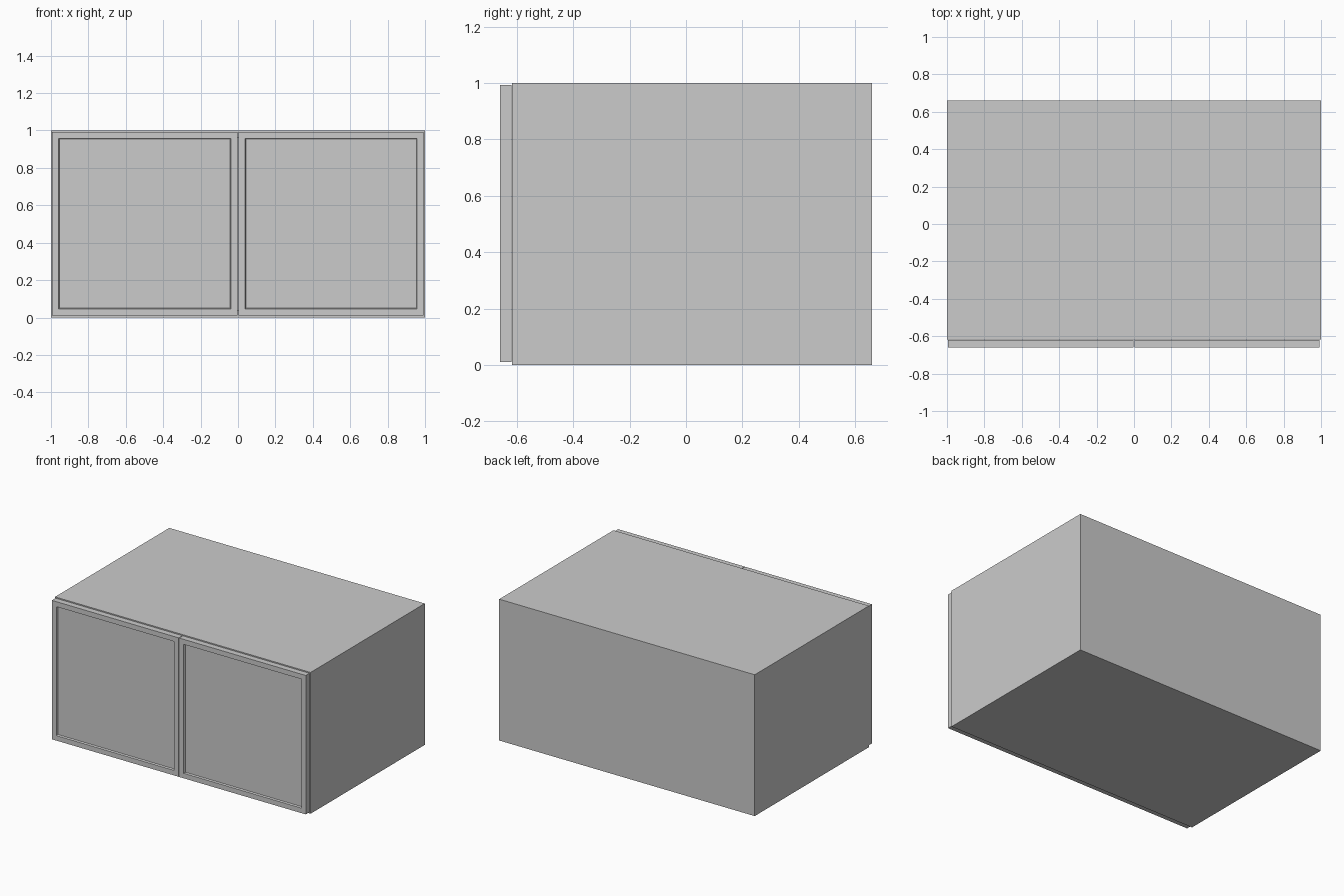
import bpy, bmesh
from mathutils import Vector

if "Cube" in bpy.data.objects:
    bpy.data.objects.remove(bpy.data.objects["Cube"])


def box(name, lo, hi):
    """Box between two opposite corners."""
    lo, hi = Vector(lo), Vector(hi)
    bm = bmesh.new()
    bmesh.ops.create_cube(bm, size=1)
    for v in bm.verts:
        v.co = Vector((v.co[i] + 0.5) * (hi[i] - lo[i]) + lo[i] for i in range(3))
    mesh = bpy.data.meshes.new(name)
    bm.to_mesh(mesh)
    bm.free()
    obj = bpy.data.objects.new(name, mesh)
    bpy.context.collection.objects.link(obj)
    return obj


def door(name, x0, x1):
    """Door slab with a shallow recessed panel on the front."""
    obj = box(name, (x0, -0.66, 0.01), (x1, -0.619, 0.993))
    bm = bmesh.new()
    bm.from_mesh(obj.data)
    bm.normal_update()
    front = min(bm.faces, key=lambda f: f.calc_center_median().y)
    # flat frame, then a narrow sloped step down to the panel
    bmesh.ops.inset_region(bm, faces=[front], thickness=0.05)
    bmesh.ops.inset_region(bm, faces=[front], thickness=0.006)
    for v in front.verts:
        v.co.y += 0.012
    bm.to_mesh(obj.data)
    bm.free()


T = 0.04                    # board thickness
FRONT, BACK = -0.617, 0.66  # carcass depth range

# Carcass boards
for side, x in (("left", -1), ("right", 1 - T)):
    box(side + "_side", (x, FRONT, 0), (x + T, BACK - 0.005, 1))
for part, z in (("bottom_board", 0), ("top_board", 1 - T)):
    box(part, (-1 + T, FRONT, z), (1 - T, BACK - 0.005, z + T))
box("back_board", (-1, BACK - 0.005, 0), (1, BACK, 1))

# Pair of doors
door("left_door", -0.995, -0.002)
door("right_door", 0.002, 0.993)
